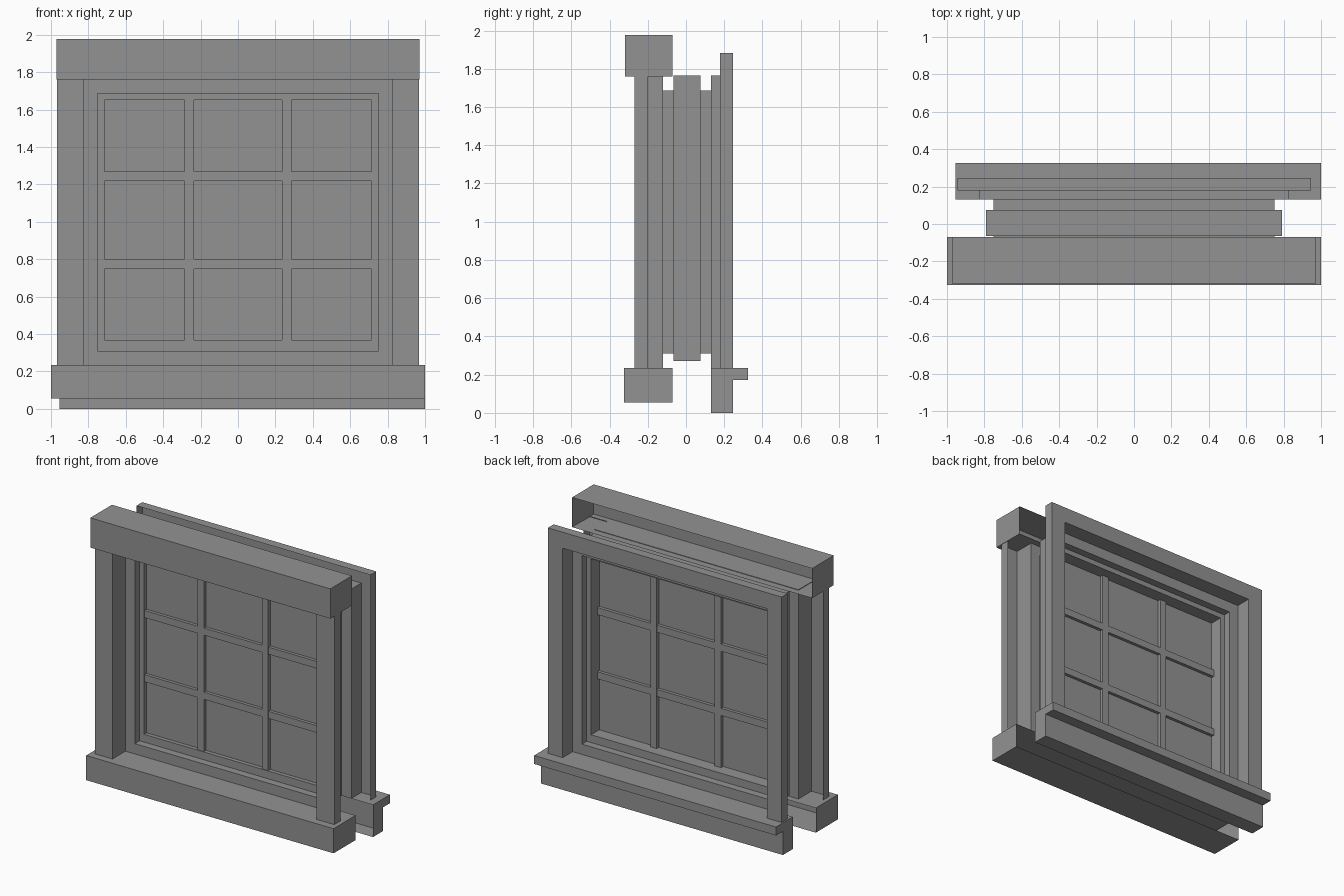
import bpy, bmesh

if "Cube" in bpy.data.objects:
    bpy.data.objects.remove(bpy.data.objects["Cube"])

paint = bpy.data.materials.new("dark_grey_paint")
paint.diffuse_color = (0.29, 0.29, 0.29, 1)
paint.use_nodes = True
paint.node_tree.nodes["Principled BSDF"].inputs["Base Color"].default_value = paint.diffuse_color


def finish(name, bm):
    mesh = bpy.data.meshes.new(name)
    bm.to_mesh(mesh)
    bm.free()
    mesh.materials.append(paint)
    ob = bpy.data.objects.new(name, mesh)
    bpy.context.collection.objects.link(ob)
    return ob


def prism(name, profile, x0, x1, open_edges=()):
    """Extrude a (y, z) profile along x, leaving the listed edges open."""
    bm = bmesh.new()
    a = [bm.verts.new((x0, y, z)) for y, z in profile]
    b = [bm.verts.new((x1, y, z)) for y, z in profile]
    n = len(profile)
    for i in range(n):
        if i not in open_edges:
            j = (i + 1) % n
            bm.faces.new((a[i], a[j], b[j], b[i]))
    bm.faces.new(a[::-1])
    bm.faces.new(b)
    bmesh.ops.recalc_face_normals(bm, faces=bm.faces)
    return finish(name, bm)


def bar(name, x0, x1, y0, y1, z0, z1, open_back=False):
    return prism(name, [(y0, z0), (y1, z0), (y1, z1), (y0, z1)], x0, x1,
                 (1,) if open_back else ())


def frame(name, loops, closed=False, flip=False, skip=()):
    """Loft rectangles (half width, z low, z high, y); skip holds (step, side)."""
    bm = bmesh.new()
    rings = [[bm.verts.new(p) for p in ((-h, y, lo), (h, y, lo), (h, y, hi), (-h, y, hi))]
             for h, lo, hi, y in loops]
    for k in range(len(rings) if closed else len(rings) - 1):
        a, b = rings[k], rings[(k + 1) % len(rings)]
        for i in range(4):
            if (k, i) in skip:
                continue
            j = (i + 1) % 4
            f = [a[i], a[j], b[j], b[i]]
            bm.faces.new(f[::-1] if flip else f)
    return finish(name, bm)


# Exterior header and sill, hollow on the wall side
bar("header", -0.97, 0.97, -0.32, -0.07, 1.76, 1.977, open_back=True)
bar("exterior_sill", -1, 1, -0.325, -0.07, 0.055, 0.235, open_back=True)

# Exterior side casings: front board with a short outer return
bm = bmesh.new()
path = [(0.825, -0.27), (0.967, -0.27), (0.967, -0.2)]
low = [bm.verts.new((x, y, 0.235)) for x, y in path]
high = [bm.verts.new((x, y, 1.764)) for x, y in path]
for i in range(2):
    bm.faces.new((low[i], low[i + 1], high[i + 1], high[i]))
casing = finish("exterior_side_casing", bm)
casing.modifiers.new("mirror", "MIRROR").use_axis[0] = True

# Exterior reveal stepping in to the sash, its head just above the header floor
frame("exterior_reveal", [(0.825, 0.235, 1.764, -0.27), (0.825, 0.235, 1.764, -0.12),
                          (0.75, 0.31, 1.687, -0.12), (0.75, 0.31, 1.687, -0.065)],
      skip={(0, 0)})

# Sash frame
frame("sash_frame", [(0.79, 0.272, 1.765, -0.065), (0.715, 0.367, 1.65, -0.065),
                     (0.715, 0.367, 1.65, 0.075), (0.79, 0.272, 1.765, 0.075)], closed=True)

# Glass and glazing bars, set towards the outside
bar("glass", -0.715, 0.715, -0.036, -0.02, 0.367, 1.65)
for i, x in enumerate((-0.26, 0.26)):
    bar(f"vertical_glazing_bar_{i + 1}", x - 0.026, x + 0.026, -0.06, 0.004, 0.367, 1.65)
for i, z in enumerate((0.774, 1.243)):
    bar(f"horizontal_glazing_bar_{i + 1}", -0.715, 0.715, -0.059, 0.003, z - 0.026, z + 0.026)

# Interior casing and reveal
frame("interior_casing", [(0.945, 0.235, 1.882, 0.178), (0.945, 0.235, 1.882, 0.245),
                          (0.825, 0.235, 1.765, 0.245), (0.825, 0.235, 1.765, 0.13),
                          (0.75, 0.31, 1.687, 0.13), (0.75, 0.31, 1.687, 0.075)],
      flip=True, skip={(0, 0), (1, 0), (2, 0)})

# Interior stool and apron, hollow on the wall side
prism("interior_stool_and_apron", [(0.13, 0.235), (0.13, 0), (0.245, 0), (0.245, 0.173),
                                   (0.325, 0.173), (0.325, 0.235)], -0.955, 1.0, (0,))
